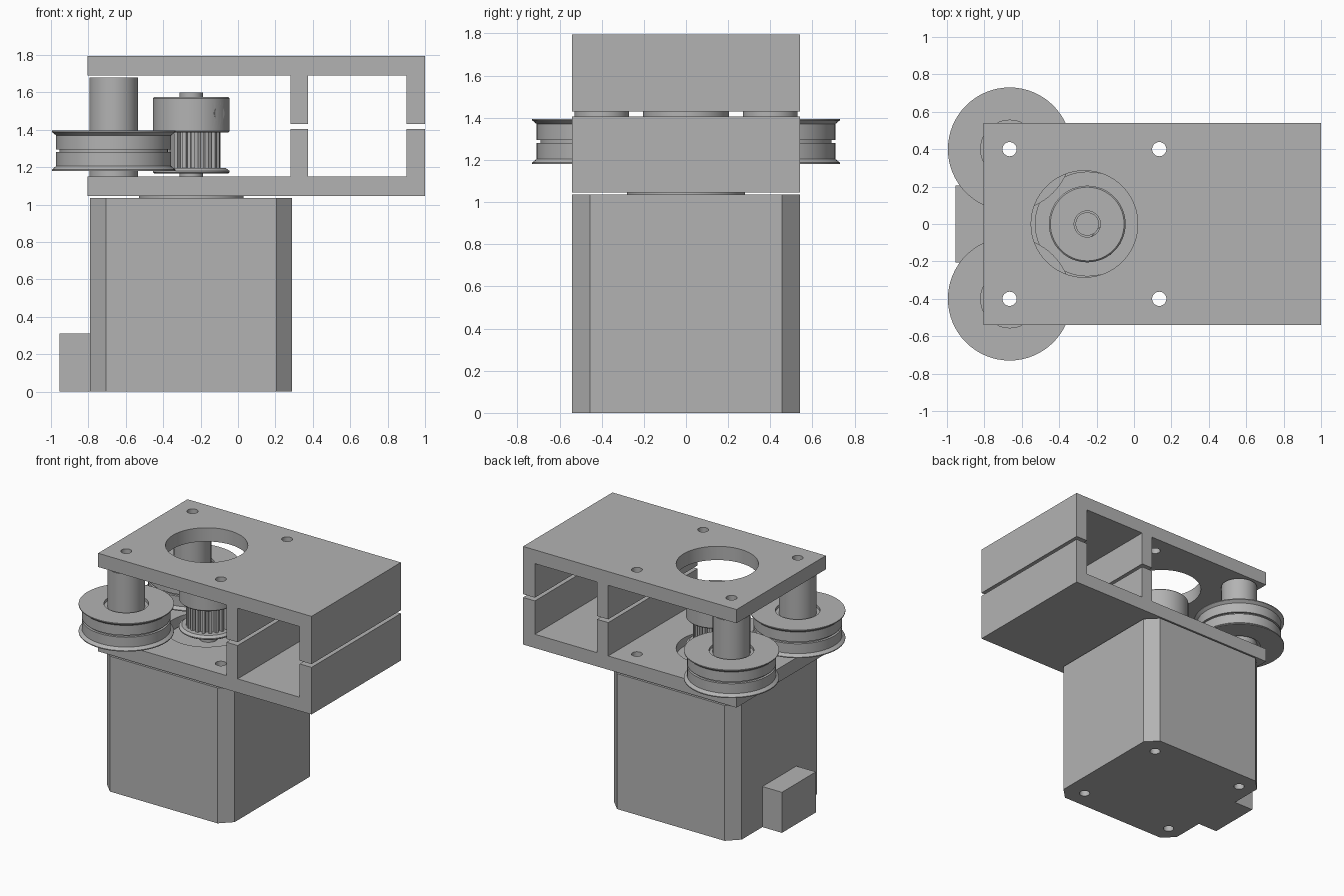
import bpy, bmesh
from math import sin, cos, pi, radians
from mathutils import Matrix, Vector

cube = bpy.data.objects.get("Cube")
if cube:
    bpy.data.objects.remove(cube, do_unlink=True)

grey = bpy.data.materials.new("plain grey")
grey.use_nodes = True
COLOUR = (0.45, 0.45, 0.45, 1)
grey.diffuse_color = COLOUR
grey.node_tree.nodes["Principled BSDF"].inputs["Base Color"].default_value = COLOUR

MOTOR_X = -0.25                      # motor and shaft axis
HOLE_X, HOLE_Y = (-0.665, 0.135), 0.4  # bolt pattern
BOLT_R = 0.038


def make(name, bm, smooth=False):
    bmesh.ops.recalc_face_normals(bm, faces=bm.faces)
    mesh = bpy.data.meshes.new(name)
    bm.to_mesh(mesh)
    bm.free()
    obj = bpy.data.objects.new(name, mesh)
    bpy.context.collection.objects.link(obj)
    mesh.materials.append(grey)
    if smooth:
        shade(obj)
    return obj


def shade(obj):
    bpy.ops.object.select_all(action='DESELECT')
    obj.select_set(True)
    bpy.context.view_layer.objects.active = obj
    bpy.ops.object.shade_smooth_by_angle(angle=radians(30))


def prism(bm, points, offset):
    """Extrude a closed outline of 3D points along offset."""
    face = bm.faces.new([bm.verts.new(p) for p in points])
    out = bmesh.ops.extrude_face_region(bm, geom=[face])
    verts = [v for v in out["geom"] if isinstance(v, bmesh.types.BMVert)]
    bmesh.ops.translate(bm, verts=verts, vec=offset)


def rod(bm, x, y, z0, z1, r, n=32):
    ring = [(x + r * cos(2 * pi * i / n), y + r * sin(2 * pi * i / n), z0) for i in range(n)]
    prism(bm, ring, (0, 0, z1 - z0))


def lathe(name, profile, x, y, n=64):
    """Revolve a closed (radius, z) outline into a ring-shaped solid."""
    bm = bmesh.new()
    rings = [[bm.verts.new((x + r * cos(2 * pi * i / n), y + r * sin(2 * pi * i / n), z))
              for r, z in profile] for i in range(n)]
    count = len(profile)
    for i in range(n):
        a, b = rings[i], rings[(i + 1) % n]
        for j in range(count):
            k = (j + 1) % count
            bm.faces.new((a[j], b[j], b[k], a[k]))
    return make(name, bm, True)


def cut(obj, bm):
    """Subtract a solid and bake the result."""
    cutter = make("cutter", bm)
    cutter.hide_render = True
    mod = obj.modifiers.new("holes", 'BOOLEAN')
    mod.operation, mod.solver, mod.object = 'DIFFERENCE', 'EXACT', cutter
    bpy.context.view_layer.objects.active = obj
    bpy.ops.object.modifier_apply(modifier=mod.name)
    bpy.data.objects.remove(cutter, do_unlink=True)
    shade(obj)


def bolt_holes():
    bm = bmesh.new()
    for x in HOLE_X:
        for y in (-HOLE_Y, HOLE_Y):
            rod(bm, x, y, -0.2, 2, BOLT_R)
    return bm


# Motor body with chamfered corners and through holes
h, c = 0.54, 0.455
outline = [(h, -c), (h, c), (c, h), (-c, h), (-h, c), (-h, -c), (-c, -h), (c, -h)]
bm = bmesh.new()
prism(bm, [(MOTOR_X + x, y, 0) for x, y in outline], (0, 0, 1.035))
cut(make("motor_body", bm), bolt_holes())

# Wiring connector block
bm = bmesh.new()
prism(bm, [(-0.955, -0.205, 0), (-0.79, -0.205, 0), (-0.79, 0.205, 0), (-0.955, 0.205, 0)],
      (0, 0, 0.31))
make("motor_connector", bm)

# Motor boss and shaft
bm = bmesh.new()
rod(bm, MOTOR_X, 0, 1.03, 1.085, 0.28, 64)
make("motor_boss", bm, True)
bm = bmesh.new()
rod(bm, MOTOR_X, 0, 1.08, 1.6, 0.0625)
make("motor_shaft", bm, True)

# Two ribbed bracket halves facing each other
for name, outer, inner, rib in (("lower_bracket", 1.045, 1.15, 1.405),
                                ("upper_bracket", 1.795, 1.69, 1.43)):
    profile = [(-0.805, outer), (1, outer), (1, rib), (0.9, rib), (0.9, inner),
               (0.375, inner), (0.375, rib), (0.28, rib), (0.28, inner), (-0.805, inner)]
    bm = bmesh.new()
    prism(bm, [(x, -h, z) for x, z in profile], (0, 2 * h, 0))
    holes = bolt_holes()
    rod(holes, sum(HOLE_X) / 2, 0, 0.9, 2, 0.285, 64)
    cut(make(name, bm), holes)

# Idler rollers on hollow posts
idler = [(0.155, 1.395), (0.33, 1.395), (0.33, 1.388), (0.308, 1.37), (0.308, 1.295),
         (0.29, 1.295), (0.29, 1.28), (0.308, 1.28), (0.308, 1.205), (0.33, 1.187),
         (0.33, 1.18), (0.155, 1.18)]
for side, y in (("right", -HOLE_Y), ("left", HOLE_Y)):
    x = HOLE_X[0]
    lathe(side + "_idler", idler, x, y)
    lathe(side + "_idler_core", [(0.125, 1.2), (0.157, 1.2), (0.157, 1.375), (0.125, 1.375)], x, y)
    lathe(side + "_post", [(BOLT_R, 1.15), (0.13, 1.15), (0.13, 1.68), (BOLT_R, 1.68)], x, y)

# Pulley flange and toothed barrel
lathe("pulley_flange", [(0.064, 1.165), (0.195, 1.165), (0.205, 1.172), (0.205, 1.18),
                        (0.185, 1.195), (0.064, 1.195)], MOTOR_X, 0)
bm = bmesh.new()
teeth = 20
barrel = []
for i in range(teeth):
    for part, r in ((0, 0.156), (0.42, 0.156), (0.52, 0.13), (0.9, 0.13)):
        a = 2 * pi * (i + part) / teeth
        barrel.append((MOTOR_X + r * cos(a), r * sin(a), 1.19))
prism(bm, barrel, (0, 0, 0.2))
make("pulley_teeth", bm)

# Pulley hub with a radial screw hole
hub = lathe("pulley_hub", [(0.07, 1.385), (0.197, 1.385), (0.205, 1.393), (0.205, 1.567),
                           (0.197, 1.575), (0.07, 1.575)], MOTOR_X, 0)
direction = Vector((cos(radians(-42)), sin(radians(-42)), 0))
place = Matrix.Translation((MOTOR_X, 0, 1.487)) @ direction.to_track_quat('Z', 'Y').to_matrix().to_4x4()
bm = bmesh.new()
rod(bm, 0, 0, 0.1, 0.3, 0.047)
bm.transform(place)
cut(hub, bm)

# Set screw with hexagon socket
bm = bmesh.new()
rod(bm, 0, 0, 0.06, 0.203, 0.04)
bm.transform(place)
screw = make("set_screw", bm)
bm = bmesh.new()
rod(bm, 0, 0, 0.15, 0.3, 0.022, 6)
bm.transform(place)
cut(screw, bm)
